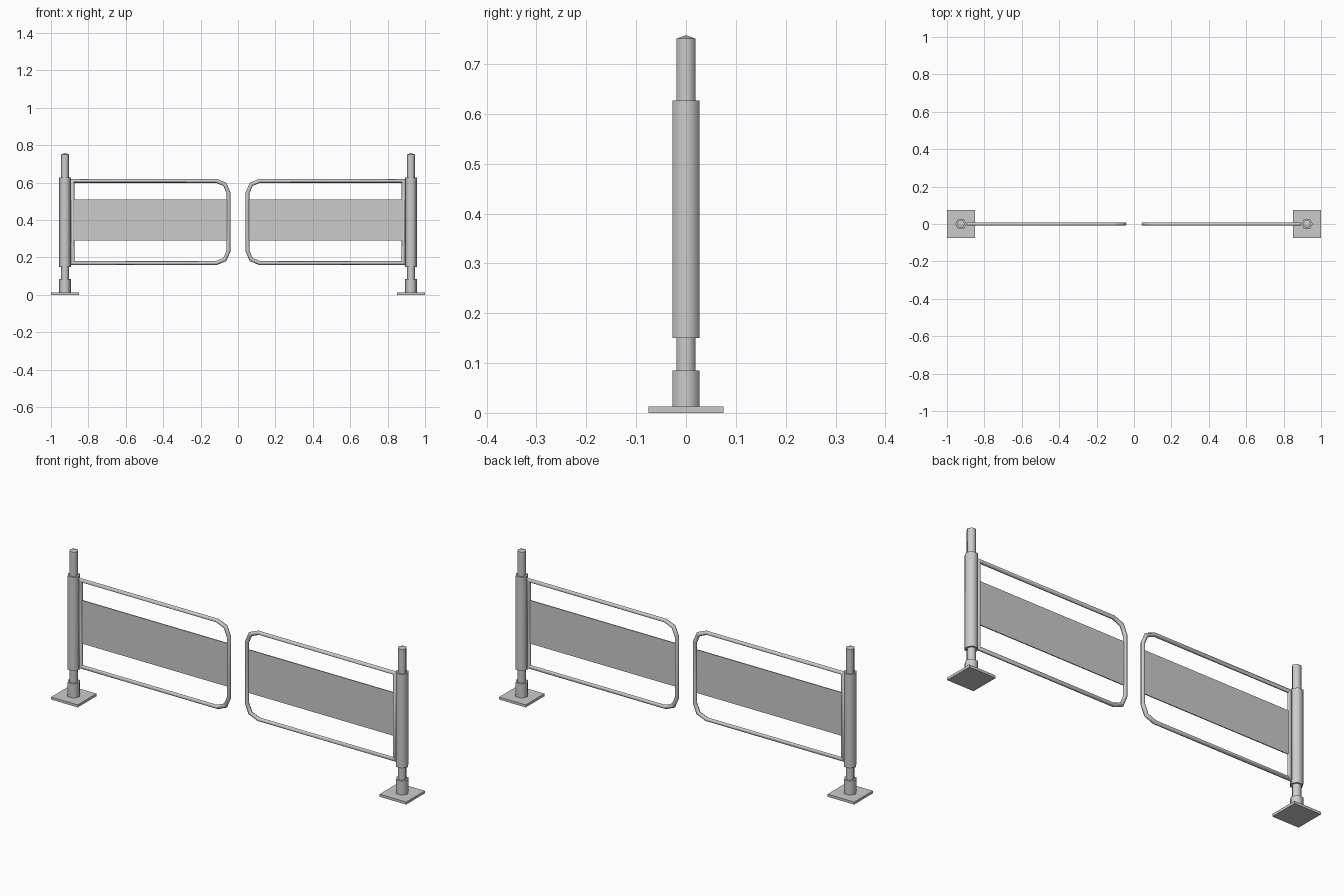
import bpy, bmesh, math
from mathutils import Vector

if "Cube" in bpy.data.objects:
    bpy.data.objects.remove(bpy.data.objects["Cube"])

POST_X = -0.925


def finish(name, bm, smooth=True):
    """Turn a bmesh of the left half into an object mirrored across x = 0."""
    bmesh.ops.recalc_face_normals(bm, faces=bm.faces)
    me = bpy.data.meshes.new(name)
    bm.to_mesh(me)
    bm.free()
    ob = bpy.data.objects.new(name, me)
    bpy.context.collection.objects.link(ob)
    bpy.context.view_layer.objects.active = ob
    ob.select_set(True)
    if smooth:
        bpy.ops.object.shade_smooth_by_angle(angle=math.radians(65))
    ob.select_set(False)
    ob.modifiers.new("mirror", 'MIRROR')
    return ob


def box(name, x0, x1, y, z0, z1):
    bm = bmesh.new()
    bmesh.ops.create_cube(bm, size=1)
    for v in bm.verts:
        v.co = ((x0 + x1) / 2 + v.co.x * (x1 - x0), v.co.y * 2 * y,
                (z0 + z1) / 2 + v.co.z * (z1 - z0))
    return finish(name, bm, smooth=False)


def hex_post(name, r, z0, z1, tip=0.0):
    """Six-sided upright with an optional shallow pointed cap."""
    bm = bmesh.new()
    rings = [[bm.verts.new((POST_X + r * math.cos(i * math.pi / 3),
                            r * math.sin(i * math.pi / 3), z))
              for i in range(6)] for z in (z0, z1)]
    for i in range(6):
        j = (i + 1) % 6
        bm.faces.new((rings[0][i], rings[0][j], rings[1][j], rings[1][i]))
    bm.faces.new(rings[0])
    top = bm.faces.new(rings[1])
    if tip:
        apex = bmesh.ops.poke(bm, faces=[top])["verts"][0]
        apex.co.z += tip
    return finish(name, bm)


def tube_loop(name, path, r):
    """Closed hexagonal tube along a flat x-z path with mitred corners."""
    bm = bmesh.new()
    n = len(path)
    pts = [Vector(p) for p in path]
    rings = []
    for i, p in enumerate(pts):
        a = (p - pts[i - 1]).normalized()
        b = (pts[(i + 1) % n] - p).normalized()
        na, nb = Vector((-a.y, a.x)), Vector((-b.y, b.x))
        m = (na + nb).normalized()
        m /= m.dot(na)
        ring = []
        for k in range(6):
            t = k * math.pi / 3
            q = p + m * r * math.cos(t)
            ring.append(bm.verts.new((q.x, r * math.sin(t), q.y)))
        rings.append(ring)
    for i in range(n):
        A, B = rings[i], rings[(i + 1) % n]
        for k in range(6):
            j = (k + 1) % 6
            bm.faces.new((A[k], A[j], B[j], B[k]))
    return finish(name, bm)


# Floor plates and posts
box("base_plate", -1.0, -0.85, 0.075, 0.0, 0.013)
hex_post("base_collar", 0.031, 0.013, 0.085)
hex_post("inner_post", 0.022, 0.013, 0.751, tip=0.007)
hex_post("hinge_sleeve", 0.031, 0.15, 0.627)

# Gate frame: square at the hinge, rounded at the free end
R = 0.0105
XH, XF, ZB, ZT, C = -0.885, -0.0505, 0.17, 0.61, 0.066
path = [(XH, ZT), (XH, ZB)]
for cz, start in ((ZB + C, -90), (ZT - C, 0)):
    for s in range(3):
        t = math.radians(start + 45 * s)
        path.append((XF - C + C * math.cos(t), cz + C * math.sin(t)))
tube_loop("gate_frame", path, R)

# Sign panel held between the frame uprights
box("gate_panel", -0.885, -0.052, 0.0025, 0.29, 0.51)
